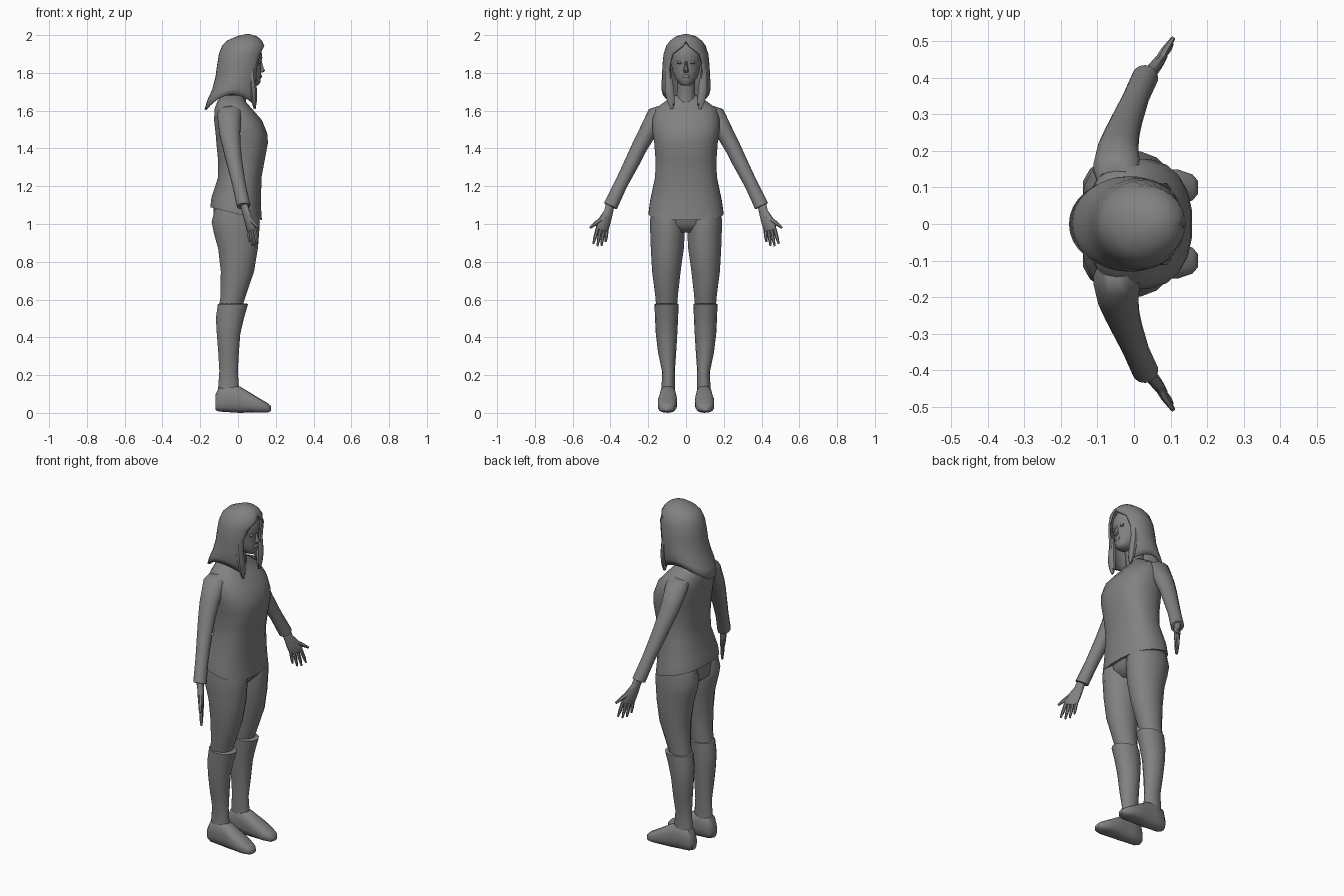
import bpy, bmesh, math
from mathutils import Vector

grey = bpy.data.materials.new("mid_grey")
grey.diffuse_color = (0.22, 0.22, 0.22, 1)


def finish(name, bm, mirror=False, thick=0.0):
    me = bpy.data.meshes.new(name)
    bm.to_mesh(me)
    bm.free()
    me.materials.append(grey)
    ob = bpy.data.objects.new(name, me)
    bpy.context.collection.objects.link(ob)
    bpy.ops.object.select_all(action='DESELECT')
    ob.select_set(True)
    bpy.context.view_layer.objects.active = ob
    bpy.ops.object.shade_smooth_by_angle(angle=math.radians(45))
    if thick:
        m = ob.modifiers.new("Solidify", 'SOLIDIFY')
        m.thickness, m.offset = thick, 0
    if mirror:
        ob.modifiers.new("Mirror", 'MIRROR').use_axis = (False, True, False)
    return ob


def spow(v, p):
    return math.copysign(abs(v) ** p, v)


def loft(name, rings, n=14, d=(0, 0, 1), ref=(1, 0, 0), power=2.0, mirror=False):
    """Skin rings (x, y, z, radius_u, radius_v[, slope of z over x]) facing along d."""
    d = Vector(d).normalized()
    u = Vector(ref)
    u = (u - d * u.dot(d)).normalized()
    v = d.cross(u)
    bm = bmesh.new()
    loops = []
    for x, y, z, ru, rv, *slope in rings:
        loop = []
        for i in range(n):
            a = 2 * math.pi * (i + 0.5) / n
            off = u * ru * spow(math.cos(a), 2 / power) + v * rv * spow(math.sin(a), 2 / power)
            if slope:
                off.z += slope[0] * off.x
            loop.append(bm.verts.new(Vector((x, y, z)) + off))
        loops.append(loop)
    for a, b in zip(loops, loops[1:]):
        for i in range(n):
            j = (i + 1) % n
            bm.faces.new((a[i], a[j], b[j], b[i]))
    bm.faces.new(loops[0][::-1])
    bm.faces.new(loops[-1])
    bmesh.ops.recalc_face_normals(bm, faces=bm.faces)
    return finish(name, bm, mirror)


# Tunic with a hem that rises toward the back
loft("tunic", [(-.01, 0, 1.055, .138, .2, -.25), (-.01, 0, 1.12, .132, .192, -.15),
               (.01, 0, 1.25, .116, .165), (.018, 0, 1.34, .125, .163),
               (.022, 0, 1.43, .138, .17), (.018, 0, 1.48, .138, .178),
               (0, 0, 1.55, .128, .18), (-.025, 0, 1.61, .1, .165),
               (-.035, 0, 1.65, .075, .11), (-.03, 0, 1.68, .058, .06)],
     n=20, power=2.4)

# Hips and trousers
loft("hips", [(-.005, 0, .955, .07, .08), (-.01, 0, 1.0, .118, .165),
              (-.01, 0, 1.1, .122, .175)], n=18)
loft("trouser_leg", [(-.045, .102, .54, .06, .055), (-.025, .103, .62, .068, .061),
                     (-.003, .104, .75, .09, .077), (0, .099, .87, .107, .089),
                     (-.008, .098, .95, .122, .093), (-.012, .098, 1.01, .13, .095),
                     (-.01, .098, 1.08, .115, .088)], n=16, mirror=True)

# Knee boots: shaft and foot
loft("boot_shaft", [(-.052, .096, .07, .055, .036), (-.05, .094, .14, .056, .035),
                    (-.05, .093, .22, .05, .034), (-.05, .1, .32, .056, .048),
                    (-.05, .103, .42, .064, .057), (-.043, .103, .5, .076, .061),
                    (-.027, .103, .575, .082, .064), (-.027, .103, .58, .07, .055)],
     mirror=True)
loft("boot_foot", [(-.12, .095, .055, .025, .04), (-.1, .095, .072, .04, .065),
                   (-.04, .096, .077, .043, .074), (.01, .096, .07, .046, .07),
                   (.06, .098, .056, .052, .054), (.12, .1, .037, .05, .036),
                   (.16, .1, .026, .036, .024), (.175, .1, .022, .018, .012)],
     d=(1, 0, 0), ref=(0, 1, 0), power=2.6, mirror=True)

# Sleeves with a flared cuff
loft("sleeve", [(-.045, .115, 1.61, .055, .035), (-.047, .15, 1.585, .066, .052),
                (-.043, .209, 1.475, .056, .046), (-.032, .25, 1.4, .048, .042),
                (-.02, .283, 1.332, .043, .04), (.005, .345, 1.21, .036, .035),
                (.03, .4, 1.095, .036, .038), (.03, .401, 1.093, .025, .026)],
     d=(.1, .433, -.9), mirror=True)

# Hands: palm, four fingers, thumb
across = Vector((.54, .84, 0))
palm_end = Vector((.07, .444, .975))
loft("palm", [(.03, .4, 1.11, .024, .02), (.042, .41, 1.065, .026, .018),
              (.058, .43, 1.02, .038, .017), (*palm_end, .04, .014),
              (.071, .446, .965, .034, .01)], n=10, d=(.15, .2, -1), ref=across, mirror=True)
for i in range(4):
    t = -.03 + .02 * i
    base = palm_end + across * t
    tip = base + Vector((.012, .014, -(.07, .09, .092, .08)[i])) + across * t * .3
    mid = base.lerp(tip, .6)
    loft(f"finger_{i + 1}", [(*base, .01, .01), (*mid, .009, .009), (*tip, .005, .005)],
         n=6, d=tip - base, ref=across, mirror=True)
loft("thumb", [(.06, .43, 1.035, .014, .014), (.085, .475, 1.005, .012, .011),
               (.107, .508, .98, .006, .006)], n=6, d=(.4, .7, -.5), ref=(0, 0, 1), mirror=True)

# Neck and head
loft("neck", [(-.015, 0, 1.64, .06, .06), (-.005, 0, 1.7, .05, .048),
              (.01, 0, 1.79, .052, .05)], n=12)
loft("head", [(.075, 0, 1.732, .03, .02), (.068, 0, 1.745, .05, .04),
              (.05, 0, 1.775, .072, .06), (.04, 0, 1.81, .083, .072),
              (.03, 0, 1.85, .092, .08), (.03, 0, 1.88, .1, .084),
              (.025, 0, 1.92, .1, .085), (.025, 0, 1.955, .08, .07)], n=20)

# Face details
loft("nose", [(.124, 0, 1.803, .01, .013), (.126, 0, 1.812, .018, .015),
              (.12, 0, 1.835, .014, .01), (.115, 0, 1.87, .01, .007)], n=8)
loft("lips", [(.115, 0, 1.772, .008, .014), (.117, 0, 1.779, .011, .022),
              (.119, 0, 1.786, .009, .018), (.118, 0, 1.792, .005, .008)], n=10)
loft("eyelid", [(.111, .034, 1.846, .004, .008), (.113, .034, 1.852, .008, .015),
                (.113, .034, 1.859, .007, .014), (.113, .034, 1.863, .004, .008)],
     n=10, mirror=True)


def hair():
    """Rings (z, centre x, radius x, radius y, front gap in degrees, side lift)."""
    rings = [(2.0, .05, .012, .012, 0, 0), (1.99, .048, .05, .05, 0, 0),
             (1.968, .035, .088, .08, 0, 0), (1.942, .028, .108, .1, 8, 0),
             (1.9, .022, .118, .114, 38, 0), (1.84, .015, .121, .12, 46, 0),
             (1.78, .008, .122, .122, 45, .01), (1.71, -.005, .127, .125, 40, .04),
             (1.655, -.02, .137, .125, 34, .06), (1.605, -.03, .143, .118, 32, .08)]
    n = 26
    bm = bmesh.new()
    rows = []
    for z, cx, rx, ry, gap, lift in rings:
        g = math.radians(gap)
        row = []
        for i in range(n + 1):
            a = g + (2 * math.pi - 2 * g) * i / n
            row.append(bm.verts.new((cx + rx * math.cos(a), ry * math.sin(a),
                                     z + lift * math.sin(a) ** 2)))
        rows.append(row)
    for a, b in zip(rows, rows[1:]):
        for i in range(n):
            bm.faces.new((a[i], b[i], b[i + 1], a[i + 1]))
    bm.faces.new(rows[0][:n])
    bmesh.ops.remove_doubles(bm, verts=bm.verts, dist=.0005)
    bmesh.ops.recalc_face_normals(bm, faces=bm.faces)
    finish("hair", bm, thick=.01)


hair()

# Front locks hanging over the collar
loft("front_lock", [(.088, .075, 1.61, .006, .008), (.085, .08, 1.65, .016, .022),
                    (.082, .088, 1.71, .02, .026), (.075, .093, 1.78, .018, .02),
                    (.075, .094, 1.84, .012, .012)], n=8, mirror=True)
